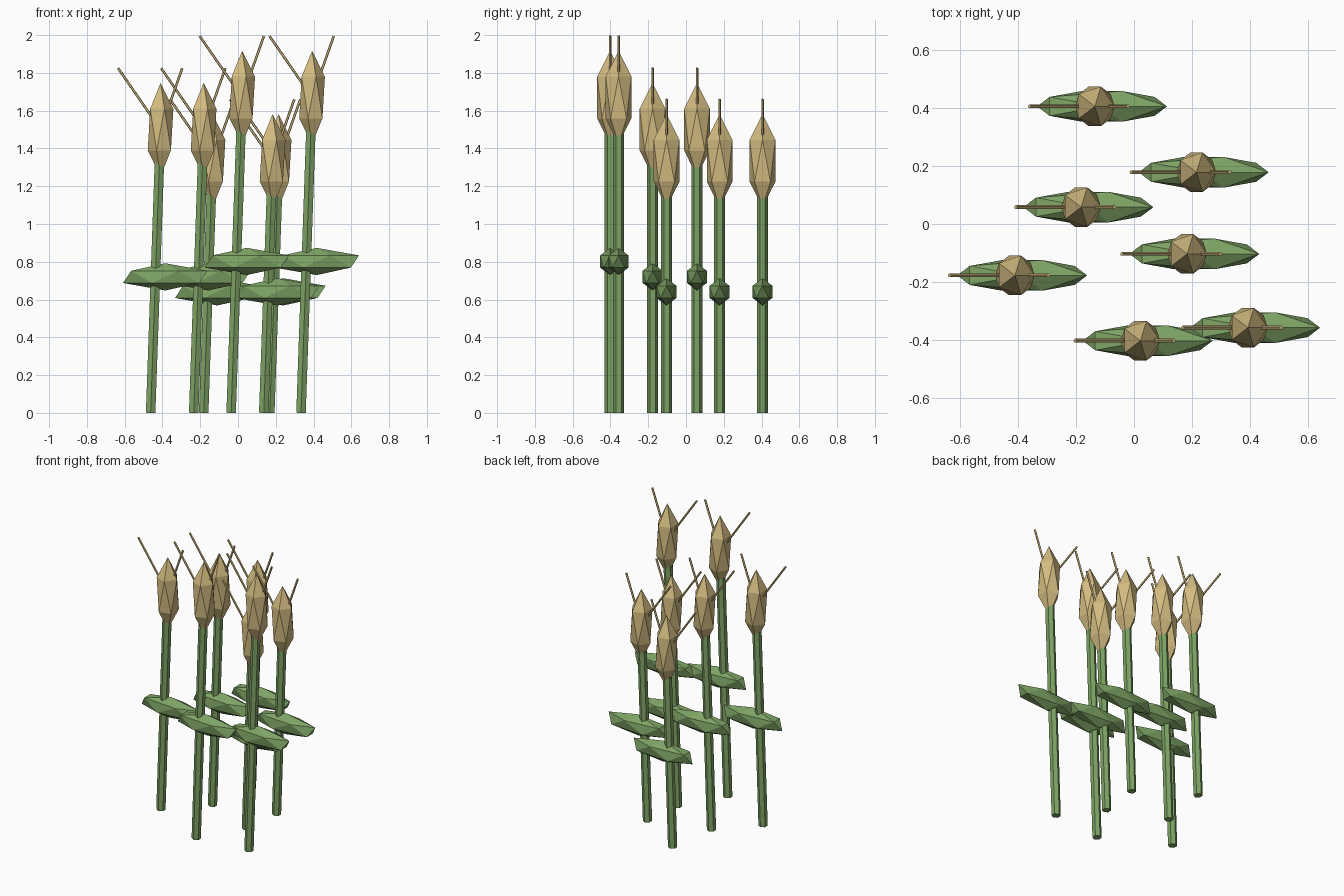
import bpy
from mathutils import Vector

cube = bpy.data.objects.get("Cube")
if cube:
    bpy.data.objects.remove(cube, do_unlink=True)


def material(name, rgb):
    mat = bpy.data.materials.new(name)
    mat.use_nodes = True
    color = (*rgb, 1)
    mat.diffuse_color = color
    mat.node_tree.nodes["Principled BSDF"].inputs["Base Color"].default_value = color
    return mat


GREEN = material("leaf green", (0.21, 0.37, 0.13))
STRAW = material("straw gold", (0.65, 0.50, 0.22))


def finish(name, mat):
    obj = bpy.context.object
    obj.name = name
    obj.data.materials.append(mat)
    return obj


def gem(name, center, radii, mat):
    """Stretched low-poly icosahedron."""
    bpy.ops.mesh.primitive_ico_sphere_add(subdivisions=1, radius=1, location=center)
    finish(name, mat).scale = radii


def rod(name, start, end, radius, sides, mat):
    """Straight prism between two points."""
    axis = end - start
    bpy.ops.mesh.primitive_cylinder_add(vertices=sides, radius=radius, depth=axis.length,
                                        location=(start + end) / 2)
    obj = finish(name, mat)
    obj.rotation_euler.y = Vector((0, 0, 1)).rotation_difference(axis).to_euler().y


LEAN = 0.035

# Head position of every stalk: x, y, height
stalks = [
    (-0.135, 0.405, 1.335), (0.215, 0.178, 1.335), (-0.182, 0.058, 1.50),
    (0.183, -0.103, 1.335), (-0.41, -0.177, 1.50), (0.022, -0.402, 1.67),
    (0.392, -0.357, 1.67),
]

for i, (x, y, h) in enumerate(stalks, 1):
    head = Vector((x, y, h))
    # Leaning stem that ends inside the grain head
    foot = Vector((x - LEAN * h, y, 0))
    rod(f"stem_{i}", foot, foot.lerp(head, 0.92), 0.029, 6, GREEN)
    # Broad leaf crossing the stem
    gem(f"leaf_{i}", (x + 0.025, y, h * 0.48), (0.25, 0.062, 0.072), GREEN)
    # Grain head
    gem(f"grain_head_{i}", head, (0.076, 0.08, 0.247), STRAW)
    # Two bristles fanning out of the head
    for side, reach in (("right", -0.225), ("left", 0.115)):
        rod(f"bristle_{side}_{i}", head, head + Vector((reach, 0, 0.325)), 0.007, 5, STRAW)
